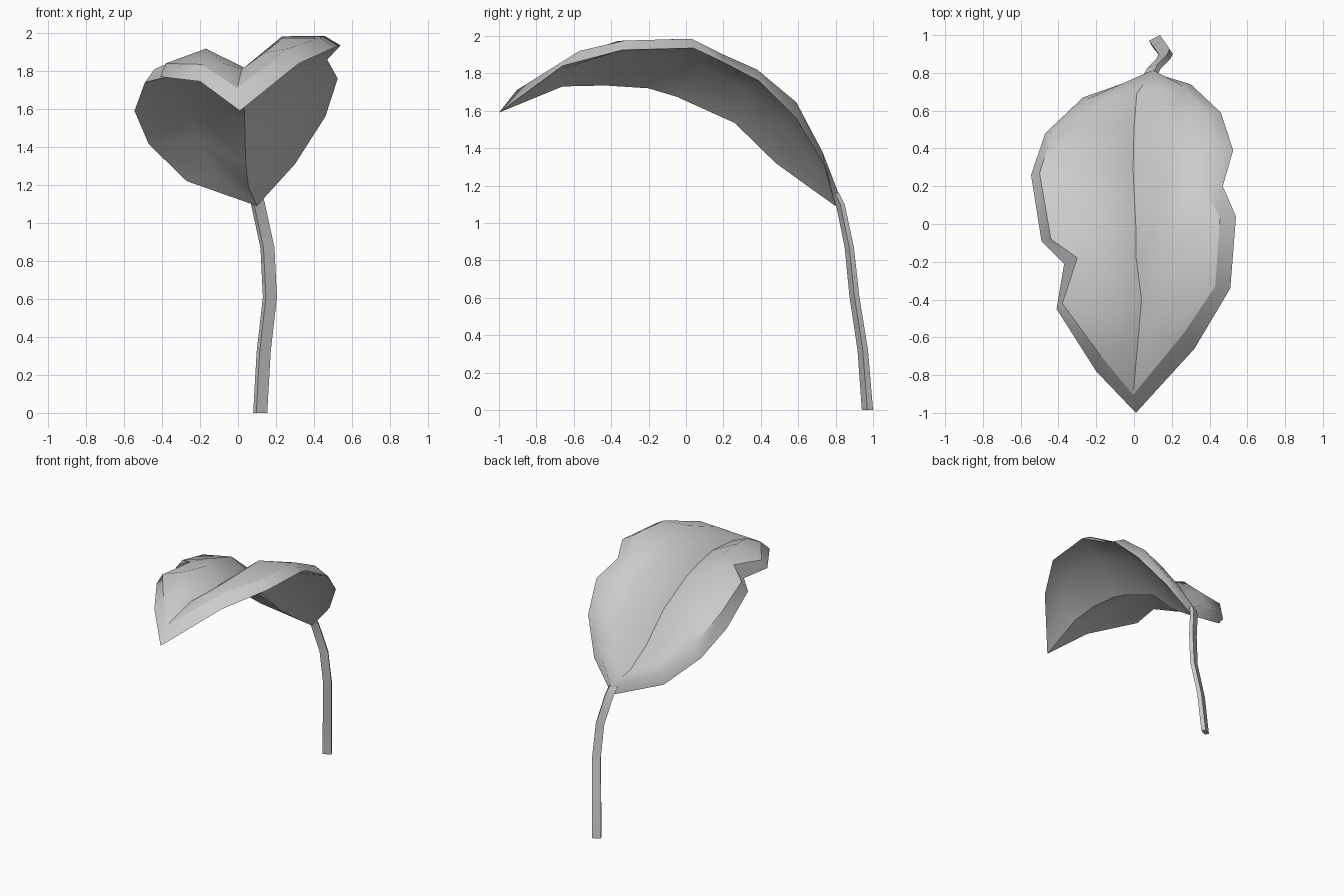
import bpy, bmesh, math
from mathutils import Vector

if "Cube" in bpy.data.objects:
    bpy.data.objects.remove(bpy.data.objects["Cube"])


def finish(name, bm, angle, creases=()):
    bmesh.ops.recalc_face_normals(bm, faces=bm.faces)
    bm.edges.index_update()
    sharp = [e.index for e in creases]
    me = bpy.data.meshes.new(name)
    bm.to_mesh(me)
    bm.free()
    me.shade_smooth()
    me.set_sharp_from_angle(angle=math.radians(angle))
    for i in sharp:
        me.edges[i].use_edge_sharp = True
    ob = bpy.data.objects.new(name, me)
    bpy.context.collection.objects.link(ob)
    return ob


def skin(bm, a, b):
    # quads between two rows of vertices, collapsing shared points
    for i in range(len(a) - 1):
        vs = list(dict.fromkeys((a[i], a[i + 1], b[i + 1], b[i])))
        if len(vs) > 2:
            bm.faces.new(vs)


# leaf outline, tip to base: lower (outer) rim and upper (inner) rim
left_low = [(-.20, -.78, 1.745), (-.41, -.45, 1.77), (-.37, -.21, 1.77), (-.49, -.09, 1.74),
            (-.545, .26, 1.59), (-.47, .48, 1.415), (-.27, .67, 1.22)]
left_top = [(-.19, -.68, 1.835), (-.38, -.42, 1.84), (-.30, -.18, 1.87), (-.44, -.08, 1.81),
            (-.50, .27, 1.705), (-.43, .49, 1.53), (-.25, .66, 1.32)]
right_low = [(.32, -.66, 1.84), (.51, -.34, 1.925), (.54, .04, 1.935), (.47, .20, 1.86),
             (.525, .39, 1.76), (.46, .59, 1.56), (.30, .74, 1.31)]
right_top = [(.27, -.57, 1.92), (.43, -.33, 1.975), (.455, .03, 1.985), (.37, .20, 1.90),
             (.42, .38, 1.82), (.39, .59, 1.645), (.26, .73, 1.38)]
# folded midrib, underside
midrib = [(.02, -.66, 1.73), (.04, -.43, 1.735), (.03, -.20, 1.72), (.03, -.05, 1.675),
          (.035, .26, 1.535), (.04, .48, 1.32), (.055, .66, 1.19)]


def surface(bm, tip, left, mid, right, base, bulge):
    # each half arches between the midrib and the rim
    def arch(edge, m):
        p = (edge + m) / 2
        p.z += bulge * min(1, (abs(edge.x - m.x) / .42) ** 2)
        return p
    rows = [[bm.verts.new(tip)] * 5]
    for l, m, r in zip(left, mid, right):
        l, m, r = Vector(l), Vector(m), Vector(r)
        rows.append([bm.verts.new(p) for p in (l, arch(l, m), m, arch(r, m), r)])
    rows.append([bm.verts.new(base)] * 5)
    for a, b in zip(rows, rows[1:]):
        skin(bm, a, b)
    return rows


# leaf blade: top, underside and the bevelled rim joining them
bm = bmesh.new()
mid_top = [Vector((x - (.04 if y > .1 else .02 if y > -.3 else 0), y + .03, z + .08)) for x, y, z in midrib]
top = surface(bm, (-.005, -.905, 1.71), left_top, mid_top, right_top, (.10, .815, 1.16), .09)
low = surface(bm, (.01, -1, 1.59), left_low, midrib, right_low, (.10, .80, 1.09), .075)
for side in (0, 4):
    skin(bm, [r[side] for r in top], [r[side] for r in low])
# crisp rim and midrib lines, softening towards the stem
creases = [bm.edges.get((a[k], b[k])) for rows in (top, low)
           for a, b in zip(rows, rows[1:]) for k in (0, 2, 4)
           if rows is low or k == 2 or b[k].co.y < .35]
finish("leaf_blade", bm, 50, creases)

# stem: flat four-sided crooked stalk
path = [(.117, .97, 0), (.135, .945, .32), (.168, .90, .61), (.155, .873, .87), (.105, .825, 1.10), (.09, .795, 1.16)]
section = [(-.037, 0), (.021, .03), (.037, 0), (-.021, -.03)]
bm = bmesh.new()
rings = []
for x, y, z in path:
    rings.append([bm.verts.new((x + u, y + v * (1 - .2 * z), z)) for u, v in section])
for a, b in zip(rings, rings[1:]):
    skin(bm, a + a[:1], b + b[:1])
bm.faces.new(rings[0])
bm.faces.new(rings[-1])
finish("stem", bm, 32)
